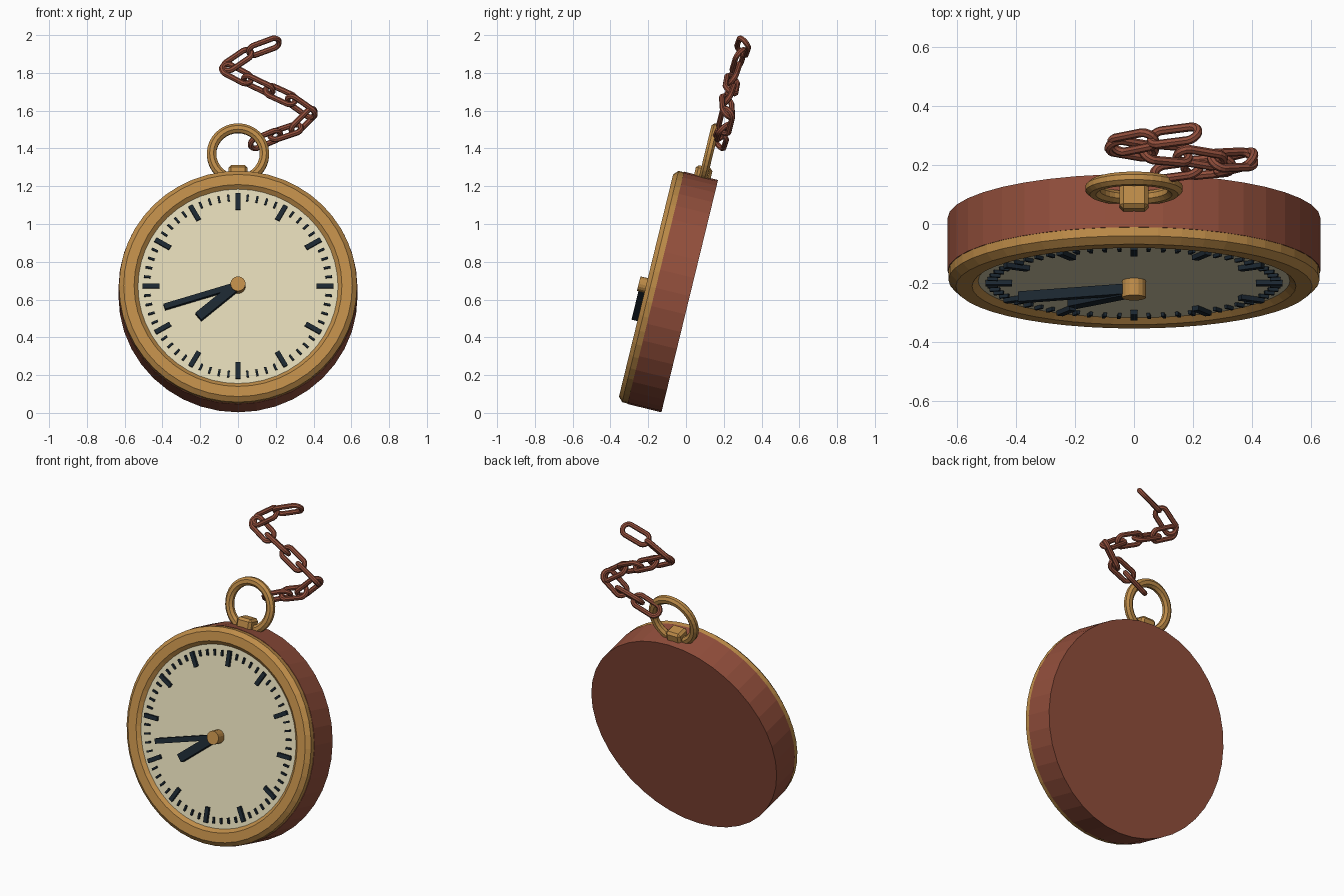
import bpy, bmesh, math
from mathutils import Matrix, Vector

if "Cube" in bpy.data.objects:
    bpy.data.objects.remove(bpy.data.objects["Cube"])


def material(name, rgb):
    m = bpy.data.materials.new(name)
    m.use_nodes = True
    m.diffuse_color = (*rgb, 1)
    m.node_tree.nodes["Principled BSDF"].inputs["Base Color"].default_value = (*rgb, 1)
    return m


GOLD = material("antique gold", (0.51, 0.26, 0.065))
RUST = material("rust brown", (0.29, 0.078, 0.045))
CREAM = material("cream", (0.74, 0.68, 0.46))
INK = material("dark ink", (0.011, 0.02, 0.03))

# Watch frame: origin at the middle of the case front, leaning back
LEAN = Matrix.Translation((0, -0.16, 0.662)) @ Matrix.Rotation(math.radians(-13.7), 4, 'X')


def finish(bm, name, mat, matrix=LEAN):
    bmesh.ops.recalc_face_normals(bm, faces=bm.faces)
    mesh = bpy.data.meshes.new(name)
    bm.to_mesh(mesh)
    bm.free()
    mesh.materials.append(mat)
    ob = bpy.data.objects.new(name, mesh)
    ob.matrix_world = matrix
    bpy.context.collection.objects.link(ob)
    return ob


def lathe(name, mat, profile, steps, closed=False, height=0):
    """Revolve (radius, forward depth) points about the dial axis."""
    bm = bmesh.new()
    vs = [bm.verts.new((r, -d, 0)) for r, d in profile]
    pairs = list(zip(vs, vs[1:])) + ([(vs[-1], vs[0])] if closed else [])
    es = [bm.edges.new(p) for p in pairs]
    bmesh.ops.spin(bm, geom=vs + es, cent=(0, 0, 0), axis=(0, 1, 0),
                   angle=math.tau, steps=steps, use_merge=True)
    bmesh.ops.remove_doubles(bm, verts=bm.verts, dist=1e-4)
    bmesh.ops.translate(bm, verts=bm.verts, vec=(0, 0, height))
    return finish(bm, name, mat)


def radial_bar(bm, angle, r0, r1, width, d0, d1):
    """Box lying along a clock direction, angle measured clockwise from twelve."""
    m = (Matrix.Rotation(angle, 4, 'Y')
         @ Matrix.Translation((0, -(d0 + d1) / 2, (r0 + r1) / 2))
         @ Matrix.Diagonal((width, d1 - d0, r1 - r0, 1)))
    bmesh.ops.create_cube(bm, size=1, matrix=m)


# Case, bezel and dial
lathe("case", RUST, [(0, -0.185), (0.633, -0.185), (0.633, 0), (0, 0)], 40)
lathe("bezel", GOLD, [(0.63, 0), (0.63, 0.03), (0.605, 0.053), (0.55, 0.053),
                      (0.525, 0.03), (0.525, 0)], 48, closed=True)
lathe("dial", CREAM, [(0, 0.034), (0.535, 0.034), (0.535, 0.002), (0, 0.002)], 48)

# Hour and minute marks
marks = bmesh.new()
for i in range(60):
    if i % 5 == 0:
        radial_bar(marks, math.tau * i / 60, 0.415, 0.505, 0.025, 0.03, 0.05)
    else:
        radial_bar(marks, math.tau * i / 60, 0.465, 0.5, 0.011, 0.03, 0.046)
finish(marks, "dial_marks", INK)

# Hands and centre pin
for name, x, z, width, front in (("hour_hand", -0.21, -0.175, 0.05, 0.085),
                                 ("minute_hand", -0.39, -0.12, 0.03, 0.08)):
    bm = bmesh.new()
    radial_bar(bm, math.atan2(x, z), 0, math.hypot(x, z), width, 0.045, front)
    finish(bm, name, INK)
lathe("centre_pin", GOLD, [(0, 0.034), (0.04, 0.034), (0.04, 0.093), (0, 0.093)], 16)

# Crown block on top of the case
bm = bmesh.new()
bmesh.ops.create_cube(bm, size=1, matrix=Matrix.Translation((0, 0.1, 0.645))
                      @ Matrix.Diagonal((0.1, 0.09, 0.08, 1)))
bmesh.ops.bevel(bm, geom=[e for e in bm.edges if max(v.co.z for v in e.verts) > 0.65],
                offset=0.014, segments=1, affect='EDGES')
finish(bm, "crown", GOLD)

# Hanging ring
section = [(0.14 + 0.027 * math.cos(a), -0.105 + 0.024 * math.sin(a))
           for a in (math.tau * (k + 0.5) / 8 for k in range(8))]
lathe("bow_ring", GOLD, section, 32, closed=True, height=0.755)

# Chain: each link spans two neighbouring joints, rolled alternately
joints = [Vector(p) for p in (
    (0.09, 0.175, 1.425), (0.2, 0.19, 1.47), (0.305, 0.2, 1.505), (0.385, 0.22, 1.585),
    (0.285, 0.215, 1.655), (0.165, 0.235, 1.71), (0.05, 0.245, 1.765),
    (-0.065, 0.265, 1.825), (0.06, 0.29, 1.91), (0.215, 0.31, 1.967))]
SIDES, WIRE = 18, 8
for i, (a, b) in enumerate(zip(joints, joints[1:])):
    along = (b - a).normalized()
    side = along.cross(Vector((0, 0, 1))).normalized()
    axes = Matrix((along, side, along.cross(side))).transposed().to_4x4()
    roll = math.radians(40 if i % 2 else -50)
    place = Matrix.Translation((a + b) / 2) @ axes @ Matrix.Rotation(roll, 4, 'X')
    bm = bmesh.new()
    loops = []
    for s in range(SIDES):
        u = math.tau * s / SIDES
        stretch = math.copysign(0.05, math.cos(u))
        loop = []
        for w in range(WIRE):
            t = math.tau * w / WIRE
            r = 0.035 + 0.015 * math.cos(t)
            loop.append(bm.verts.new((r * math.cos(u) + stretch, r * math.sin(u),
                                      0.015 * math.sin(t))))
        loops.append(loop)
    for s in range(SIDES):
        p, q = loops[s - 1], loops[s]
        for w in range(WIRE):
            bm.faces.new((p[w - 1], q[w - 1], q[w], p[w]))
    finish(bm, f"chain_link_{i + 1}", RUST, place)
